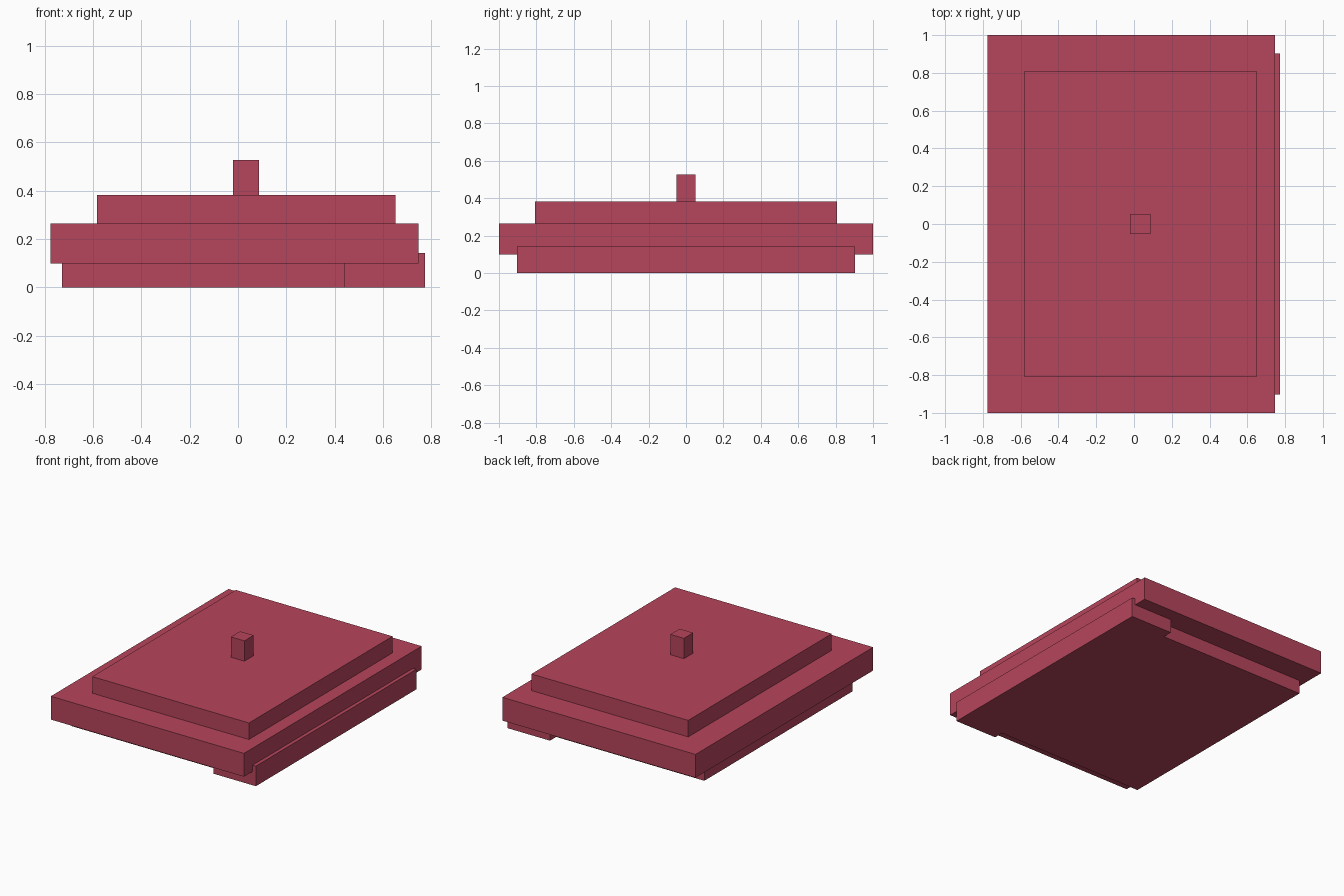
import bpy

if "Cube" in bpy.data.objects:
    bpy.data.objects.remove(bpy.data.objects["Cube"], do_unlink=True)

# Single flat colour
red = bpy.data.materials.new("raspberry_red")
red.use_nodes = True
colour = (0.47, 0.06, 0.107, 1)
red.diffuse_color = colour
red.node_tree.nodes["Principled BSDF"].inputs["Base Color"].default_value = colour


def slab(name, x0, x1, half_y, z0, z1):
    """Flat-faced box, symmetric front to back."""
    bpy.ops.mesh.primitive_cube_add(size=1, location=((x0 + x1) / 2, 0, (z0 + z1) / 2))
    ob = bpy.context.object
    ob.name = name
    ob.scale = (x1 - x0, 2 * half_y, z1 - z0)
    bpy.ops.object.transform_apply(location=False, rotation=False, scale=True)
    ob.data.materials.append(red)
    return ob


# Stacked tiers from the ground up
slab("base_slab", -0.728, 0.45, 0.833, 0, 0.11)
slab("side_ledge", 0.44, 0.773, 0.903, 0, 0.143)
slab("main_tier", -0.775, 0.747, 1.0, 0.098, 0.264)
slab("upper_tier", -0.583, 0.652, 0.808, 0.264, 0.382)
slab("top_knob", -0.02, 0.087, 0.052, 0.382, 0.527)
